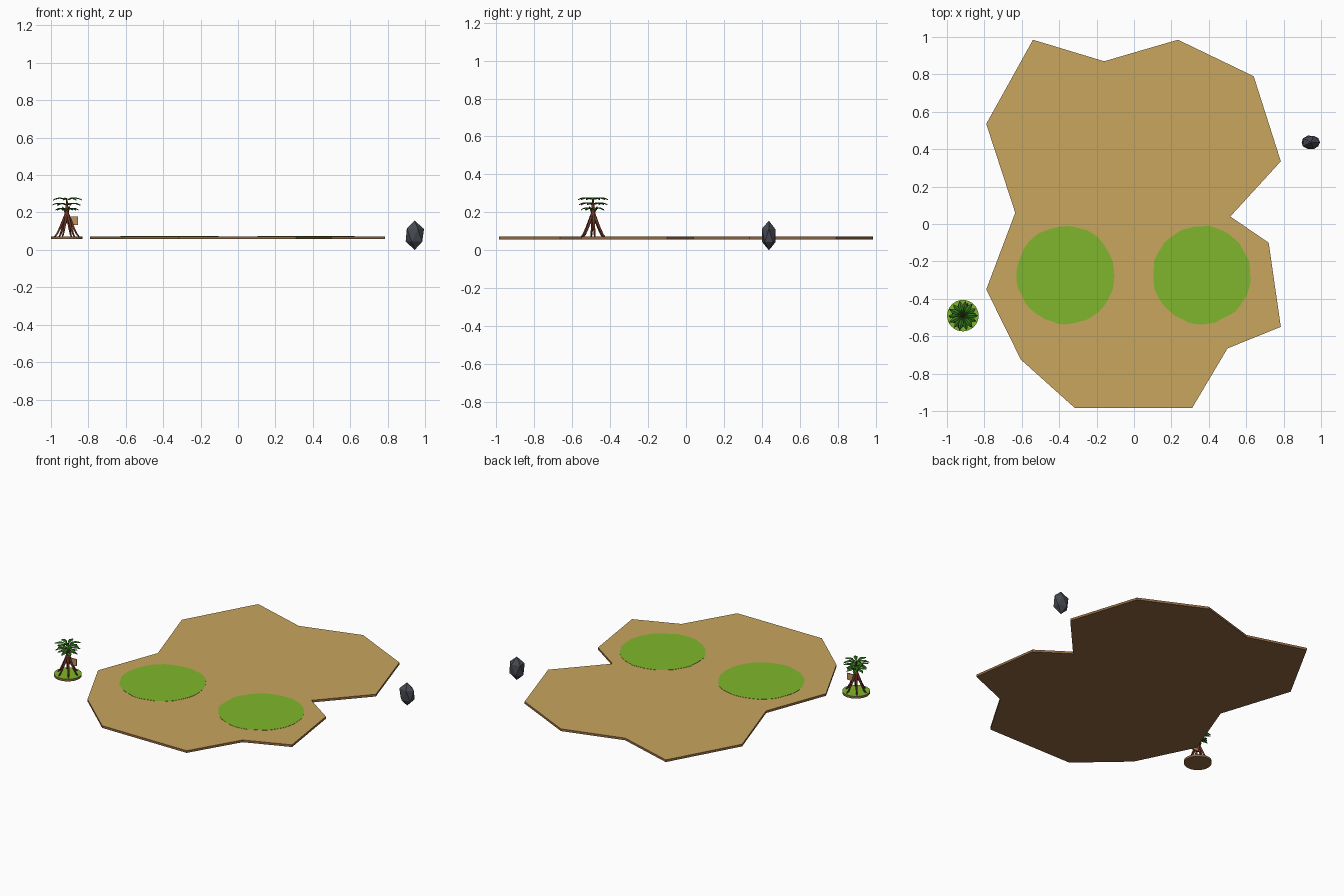
import bpy, bmesh, math, random
from mathutils import Vector, Matrix

random.seed(4)
cube = bpy.data.objects.get("Cube")
if cube:
    bpy.data.objects.remove(cube, do_unlink=True)


def material(name, rgb):
    m = bpy.data.materials.new(name)
    m.use_nodes = True
    m.diffuse_color = (*rgb, 1)
    m.node_tree.nodes["Principled BSDF"].inputs["Base Color"].default_value = (*rgb, 1)
    return m


SAND = material("sand", (0.58, 0.38, 0.11))
EARTH = material("earth_brown", (0.28, 0.14, 0.055))
GRASS = material("grass_green", (0.21, 0.47, 0.025))
LEAF = material("leaf_green", (0.035, 0.19, 0.012))
BARK = material("red_bark", (0.16, 0.035, 0.018))
WOOD = material("sign_wood", (0.52, 0.3, 0.11))
STONE = material("dark_stone", (0.06, 0.066, 0.08))


def finish(name, bm, *mats):
    bmesh.ops.recalc_face_normals(bm, faces=bm.faces)
    mesh = bpy.data.meshes.new(name)
    bm.to_mesh(mesh)
    bm.free()
    for m in mats:
        mesh.materials.append(m)
    ob = bpy.data.objects.new(name, mesh)
    bpy.context.collection.objects.link(ob)
    return ob


def slab(name, outline, bottom, top, *mats):
    """Extruded outline; the upper face takes the second material if given."""
    bm = bmesh.new()
    base = bm.faces.new([bm.verts.new((x, y, bottom)) for x, y in outline])
    ext = bmesh.ops.extrude_face_region(bm, geom=[base])
    verts = [g for g in ext["geom"] if isinstance(g, bmesh.types.BMVert)]
    bmesh.ops.translate(bm, verts=verts, vec=(0, 0, top - bottom))
    bm.normal_update()
    for f in bm.faces:
        if len(mats) > 1 and all(v.co.z > top - 0.001 for v in f.verts):
            f.material_index = 1
    return finish(name, bm, *mats)


def ring(x, y, r, count, wobble=0.0):
    return [(x + math.cos(a) * q, y + math.sin(a) * q)
            for i in range(count)
            for a, q in [(math.tau * i / count, r * (1 + random.uniform(-wobble, wobble)))]]


# Main island with sandy top and earth sides
LOW, HIGH = 0.057, 0.072
COAST = [(-0.54, 0.985), (-0.16, 0.87), (0.235, 0.985), (0.64, 0.79), (0.785, 0.335),
         (0.515, 0.04), (0.72, -0.1), (0.785, -0.55), (0.5, -0.665), (0.31, -0.985),
         (-0.315, -0.985), (-0.605, -0.725), (-0.79, -0.35), (-0.635, 0.06), (-0.79, 0.535)]
slab("main_island", COAST, LOW, HIGH, EARTH, SAND)

# Grass patches
for side, x in (("right", -0.365), ("left", 0.362)):
    slab(side + "_grass_patch", ring(x, -0.272, 0.262, 44, 0.015), HIGH - 0.001, HIGH + 0.0015, GRASS)

# Small tree island
TX, TY = -0.915, -0.49
slab("tree_island", ring(TX, TY, 0.084, 32), LOW, HIGH, EARTH, GRASS)


# Tree trunk, stilt roots and branches as tapered tubes
def tube(name, points, radii):
    cu = bpy.data.curves.new(name, "CURVE")
    cu.dimensions = "3D"
    cu.bevel_depth = 1
    cu.bevel_resolution = 1
    cu.use_fill_caps = True
    sp = cu.splines.new("POLY")
    sp.points.add(len(points) - 1)
    for p, (x, y, z), r in zip(sp.points, points, radii):
        p.co = (TX + x, TY + y, z, 1)
        p.radius = r
    cu.materials.append(BARK)
    ob = bpy.data.objects.new(name, cu)
    bpy.context.collection.objects.link(ob)


def spoke(name, angle, profile, radii):
    c, s = math.cos(angle), math.sin(angle)
    tube(name, [(r * c, r * s, z) for r, z in profile], radii)


tube("trunk", [(0, 0, 0.14), (0.002, 0, 0.19), (0, 0, 0.235), (0, 0, 0.272)],
     [0.013, 0.012, 0.008, 0.004])
for i in range(6):
    turn = math.tau * i / 6 + 0.15
    spoke(f"stilt_root_{i + 1}", turn,
          [(0.003, 0.2), (0.018, 0.16), (0.038, 0.115), (0.055, 0.083), (0.068, 0.069)],
          [0.007, 0.0075, 0.006, 0.005, 0.0035])
    if i % 2:
        spoke(f"branch_{i + 1}", turn, [(0.0, 0.185), (0.012, 0.21), (0.024, 0.23)],
              [0.006, 0.005, 0.003])


# Leaf crowns: arched blades folded along the middle
def crown(name, z, length, count, offset):
    bm = bmesh.new()
    stations = [(0.12, 0.1, -0.004), (0.4, 0.85, 0.003), (0.65, 1.0, 0.003), (0.85, 0.6, -0.001), (1, 0.05, -0.007)]
    for i in range(count):
        rot = Matrix.Rotation(math.tau * (i + offset) / count, 3, "Z")
        rows = []
        for t, w, h in stations:
            rows.append([bm.verts.new(rot @ Vector((t * length, k * w * 0.013, h - abs(k) * 0.004))
                                      + Vector((TX, TY, z))) for k in (-1, 0, 1)])
        for a, b in zip(rows, rows[1:]):
            for k in (0, 1):
                bm.faces.new((a[k], b[k], b[k + 1], a[k + 1]))
    ob = finish(name, bm, LEAF)
    mod = ob.modifiers.new("thickness", "SOLIDIFY")
    mod.thickness = 0.0015


crown("lower_leaves", 0.222, 0.064, 7, 0.2)
crown("middle_leaves", 0.249, 0.078, 7, 0.55)
crown("upper_leaves", 0.276, 0.081, 7, 0.0)

# Wooden sign board beside the trunk
bm = bmesh.new()
bmesh.ops.create_cube(bm, size=1, matrix=Matrix.LocRotScale(
    Vector((TX + 0.032, TY + 0.008, 0.156)), None, Vector((0.056, 0.006, 0.044))))
finish("sign_board", bm, WOOD)

# Faceted rock
bm = bmesh.new()
bmesh.ops.create_icosphere(bm, subdivisions=1, radius=1)
for v in bm.verts:
    if abs(v.co.z) < 0.9:
        v.co *= random.uniform(0.95, 1.04)
    v.co = (0.945 + v.co.x * 0.057, 0.437 + v.co.y * 0.042, 0.078 + v.co.z * 0.078)
finish("rock", bm, STONE)
